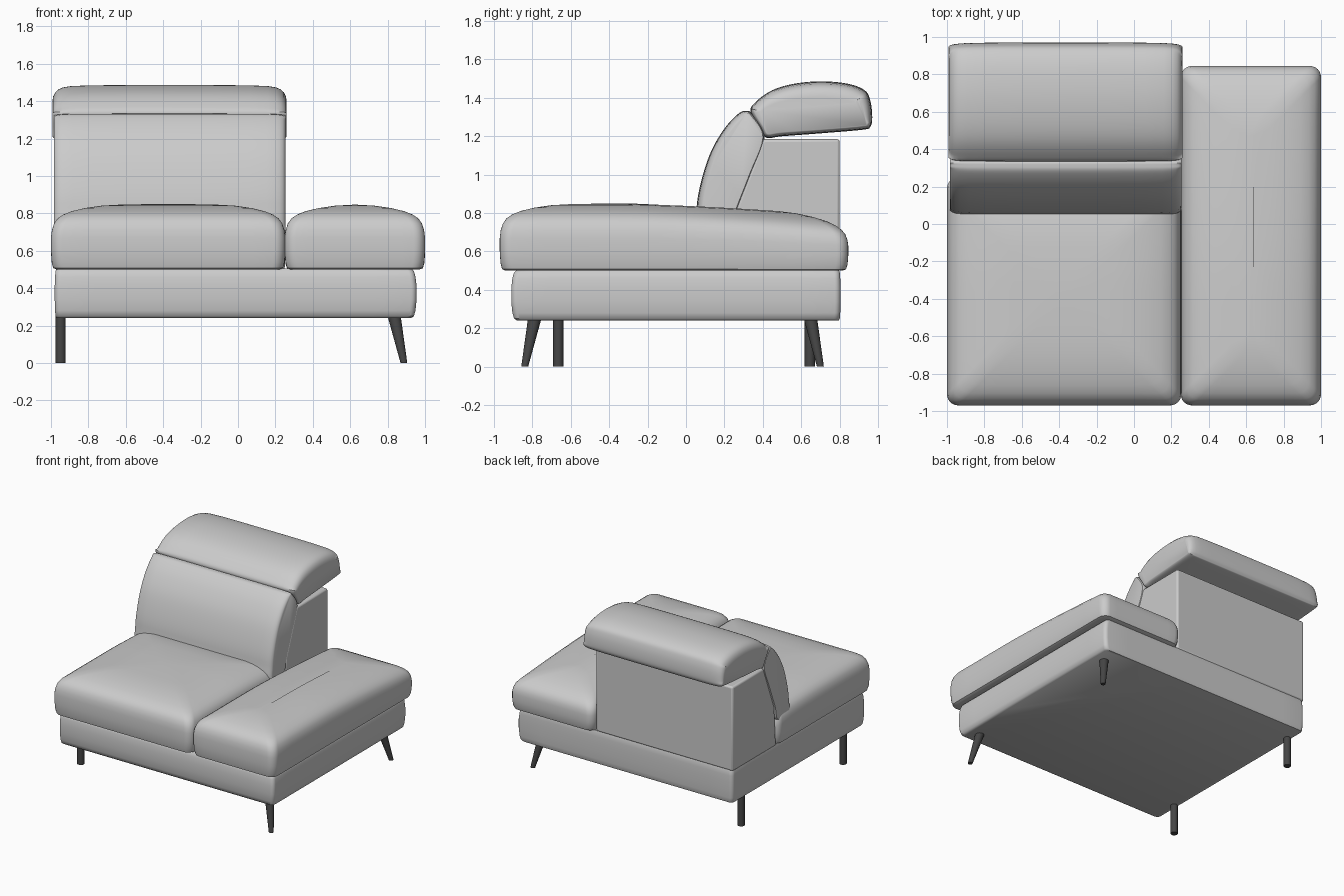
import bpy, bmesh, math
from mathutils import Vector

if "Cube" in bpy.data.objects:
    bpy.data.objects.remove(bpy.data.objects["Cube"])


def finish(name, rings):
    """Skin a stack of equal-length closed rings and cap both ends."""
    bm = bmesh.new()
    loops = [[bm.verts.new(p) for p in ring] for ring in rings]
    n = len(loops[0])
    for a, b in zip(loops, loops[1:]):
        for i in range(n):
            j = (i + 1) % n
            bm.faces.new((a[i], a[j], b[j], b[i]))
    bm.faces.new(loops[0][::-1])
    bm.faces.new(loops[-1])
    bmesh.ops.recalc_face_normals(bm, faces=bm.faces)
    me = bpy.data.meshes.new(name)
    bm.to_mesh(me)
    bm.free()
    ob = bpy.data.objects.new(name, me)
    bpy.context.collection.objects.link(ob)
    return ob


def rounded_rect(x0, x1, y0, y1, r, z, edge=10, arc=6):
    r = min(r, (x1 - x0) * 0.49, (y1 - y0) * 0.49)
    corners = [(x1 - r, y1 - r, 0), (x0 + r, y1 - r, 90),
               (x0 + r, y0 + r, 180), (x1 - r, y0 + r, 270)]
    pts = []
    for cx, cy, a0 in corners:
        for k in range(arc + 1):
            a = math.radians(a0 + 90 * k / arc)
            pts.append(Vector((cx + r * math.cos(a), cy + r * math.sin(a), z)))
    out = []
    for i, p in enumerate(pts):
        out.append(p)
        if i % (arc + 1) == arc:  # divide the straight edges
            q = pts[(i + 1) % len(pts)]
            out += [p.lerp(q, k / edge) for k in range(1, edge)]
    return out


def pad(name, x0, x1, y0, y1, r, levels, flat=1.0, slope=0.0):
    """Stack of rounded rectangles; 'flat' scales the inset on left and back."""
    rings = []
    for d, z in levels:
        ring = rounded_rect(x0 + d * flat, x1 - d, y0 + d, y1 - d * flat, r, z)
        for p in ring:
            drop = slope * (max(0, p.y + 0.3) / 1.1) ** 1.5
            p.z -= drop * max(0, min(1, (z - 0.5) / 0.28))
        rings.append(ring)
    return finish(name, rings)


def smooth_profile(pts, steps=5):
    """Closed Catmull-Rom curve through the points."""
    P = [Vector(p) for p in pts]
    out, n = [], len(P)
    for i in range(n):
        a, b, c, d = (P[(i + k) % n] for k in (-1, 0, 1, 2))
        for s in range(steps):
            t = s / steps
            out.append(0.5 * (2 * b + (c - a) * t + (2 * a - 5 * b + 4 * c - d) * t * t
                              + (3 * b - a - 3 * c + d) * t ** 3))
    return out


def bolster(name, pts, x0, x1, soft, facing):
    """Side profile swept along x, with soft ends on the facing side."""
    prof = smooth_profile(pts)
    n = len(prof)
    facing = Vector(facing).normalized()
    normals = []
    for i in range(n):
        t = (prof[(i + 1) % n] - prof[i - 1]).normalized()
        normals.append(Vector((-t.y, t.x)))
    ends = [(0, .09), (.004, .065), (.015, .042), (.03, .026), (.055, .014),
            (.1, .006), (.2, .002), (.4, 0)]
    stations = [(x0 + e, d) for e, d in ends] + [(x1 - e, d) for e, d in reversed(ends)]
    rings = []
    for x, d in stations:
        ring = []
        for p, m in zip(prof, normals):
            q = p - m * d * soft * (0.25 + 0.75 * max(0, m.dot(facing)))
            ring.append((x, q.x, q.y))
        rings.append(ring)
    return finish(name, rings)


# Upholstered base: bulging front and right, flatter left and back
pad("base", -0.98, 0.955, -0.91, 0.805, 0.03,
    [(.03, .24), (.015, .25), (.006, .28), (0, .34), (0, .41), (.006, .46),
     (.014, .49), (.03, .505)], flat=0.3)

# Seat cushions
crown = [(.03, .5), (.012, .508), (.004, .54), (0, .6), (0, .67), (.005, .71), (.016, .745),
         (.035, .772), (.065, .793), (.11, .811), (.18, .828), (.27, .841), (.36, .846)]
pad("seat_cushion", -1.0, 0.253, -0.97, 0.25, 0.06, crown + [(.5, .849), (.59, .85)], slope=0.06)
pad("chaise_cushion", 0.25, 1.0, -0.97, 0.845, 0.06, crown, slope=0.06)

# Backrest box
side = [(0.24, 0.5), (0.8, 0.5), (0.8, 1.185), (0.4, 1.185), (0.26, 0.82)]
box = finish("backrest_box", [[(x, y, z) for y, z in side] for x in (-0.98, 0.25)])
bev = box.modifiers.new("soft_edges", "BEVEL")
bev.width, bev.segments = 0.014, 3

# Back cushion and folding headrest
bolster("back_cushion",
        [(.06, .70), (.055, .83), (.08, .97), (.13, 1.12), (.2, 1.24), (.27, 1.315), (.31, 1.332),
         (.345, 1.315), (.41, 1.195), (.34, 1.0), (.27, .82), (.23, .70)],
        -0.985, 0.253, 0.42, (-1, 0.3))
bolster("headrest",
        [(.335, 1.33), (.37, 1.385), (.45, 1.44), (.56, 1.473), (.7, 1.486), (.84, 1.474),
         (.93, 1.44), (.96, 1.385), (.97, 1.3), (.96, 1.25), (.92, 1.234), (.7, 1.215),
         (.5, 1.2), (.42, 1.192), (.385, 1.24)],
        -0.992, 0.26, 0.95, (0.25, 1))

# Legs: straight on the left, splayed and tapered on the right
dark = bpy.data.materials.new("dark_leg")
dark.diffuse_color = (0.06, 0.06, 0.06, 1)
dark.use_nodes = True
dark.node_tree.nodes["Principled BSDF"].inputs["Base Color"].default_value = dark.diffuse_color


def leg(name, top, foot, r_top, r_foot):
    rings = [[(c[0] + r * math.cos(k * math.tau / 20), c[1] + r * math.sin(k * math.tau / 20), z)
              for k in range(20)] for c, r, z in ((foot, r_foot, 0), (top, r_top, 0.25))]
    finish(name, rings).data.materials.append(dark)


leg("front_left_leg", (-.948, -.665), (-.948, -.665), .027, .027)
leg("back_left_leg", (-.948, .645), (-.948, .645), .027, .027)
leg("front_right_leg", (.835, -.788), (.887, -.84), .035, .018)
leg("back_right_leg", (.835, .648), (.887, .7), .035, .018)

# Smooth shading with sharp edges kept
for ob in bpy.context.collection.objects:
    ob.select_set(True)
    bpy.context.view_layer.objects.active = ob
bpy.ops.object.shade_smooth_by_angle(angle=math.radians(40))
